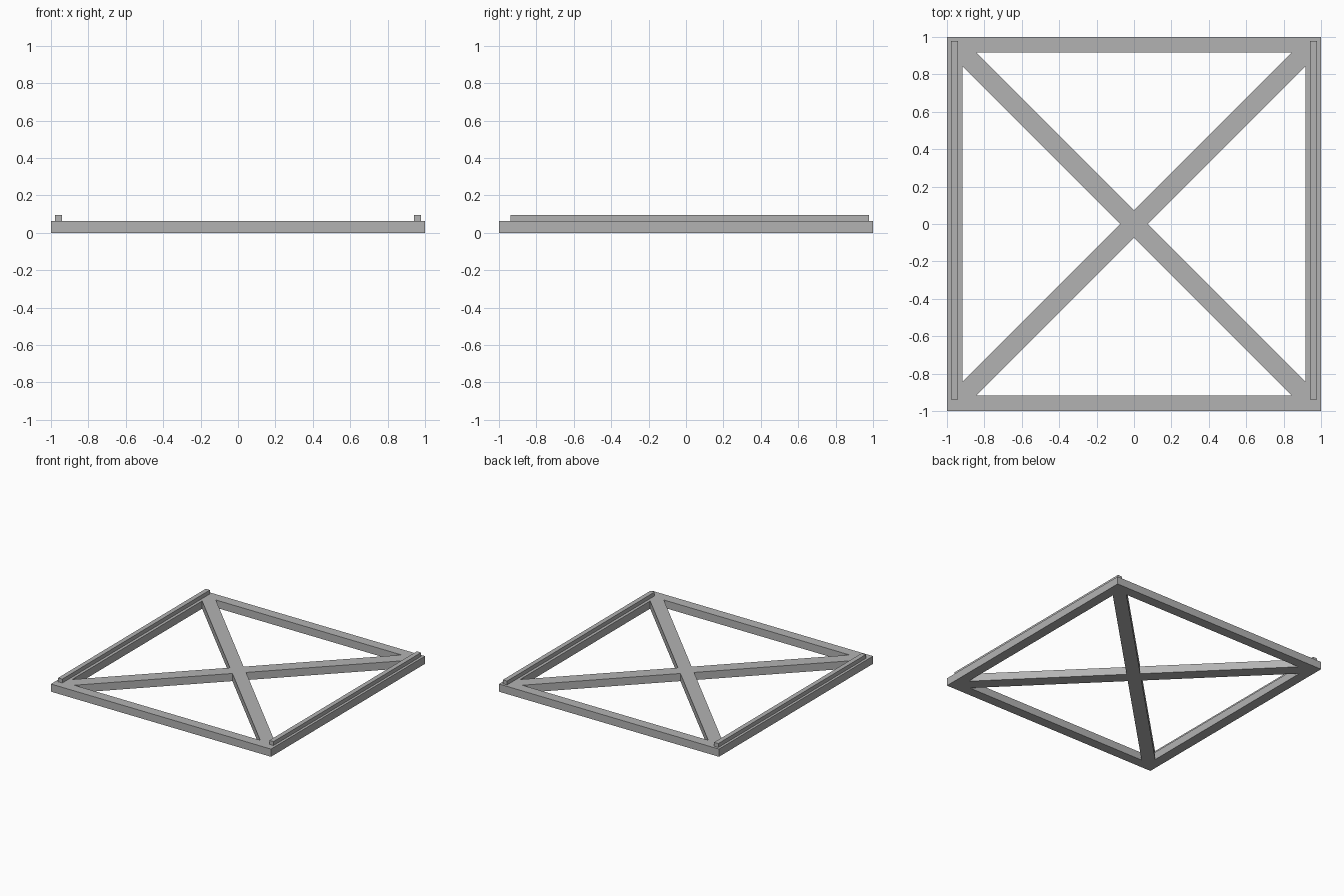
import bpy
import bmesh

if "Cube" in bpy.data.objects:
    bpy.data.objects.remove(bpy.data.objects["Cube"])

HEIGHT = 0.063   # thickness of the frame
INNER = 0.917    # inside edge of the frame
OFF = 0.073      # brace half width measured along x or y

grey = bpy.data.materials.new("grey")
grey.diffuse_color = (0.45, 0.45, 0.45, 1)
grey.use_nodes = True
grey.node_tree.nodes["Principled BSDF"].inputs["Base Color"].default_value = grey.diffuse_color


def prism(name, outline, z0, z1):
    """Extrude a counter-clockwise xy outline from z0 up to z1."""
    bm = bmesh.new()
    face = bm.faces.new([bm.verts.new((x, y, z0)) for x, y in outline])
    top = bmesh.ops.extrude_face_region(bm, geom=[face])["geom"]
    for v in top:
        if isinstance(v, bmesh.types.BMVert):
            v.co.z = z1
    bmesh.ops.recalc_face_normals(bm, faces=bm.faces)
    mesh = bpy.data.meshes.new(name)
    bm.to_mesh(mesh)
    bm.free()
    mesh.materials.append(grey)
    obj = bpy.data.objects.new(name, mesh)
    bpy.context.collection.objects.link(obj)


def box(name, x0, x1, y0, y1, z0, z1):
    prism(name, [(x0, y0), (x1, y0), (x1, y1), (x0, y1)], z0, z1)


for side, s in (("left", -1), ("right", 1)):
    # Side rail running front to back, with the thin raised strip on top
    x0, x1 = sorted((s * INNER, s))
    box(side + "_rail", x0, x1, -1, 1, 0, HEIGHT)
    x0, x1 = sorted((s * 0.941, s * 0.979))
    box(side + "_strip", x0, x1, -0.937, 0.979, HEIGHT, 0.095)

    # Half brace butting against the long brace at the centre
    prism(side + "_half_brace",
          [(s * x, -s * y) for x, y in
           [(0, OFF), (OFF, 0), (INNER, INNER - OFF),
            (INNER, INNER), (INNER - OFF, INNER)]], 0, HEIGHT)

# Front and back rails fitted between the side rails
box("front_rail", -INNER, INNER, -1, -INNER, 0, HEIGHT)
box("back_rail", -INNER, INNER, INNER, 1, 0, HEIGHT)

# Long diagonal brace with ends cut to fit the frame corners
half = [(INNER, INNER - OFF), (INNER, INNER), (INNER - OFF, INNER)]
prism("long_brace", half + [(-x, -y) for x, y in half], 0, HEIGHT)
